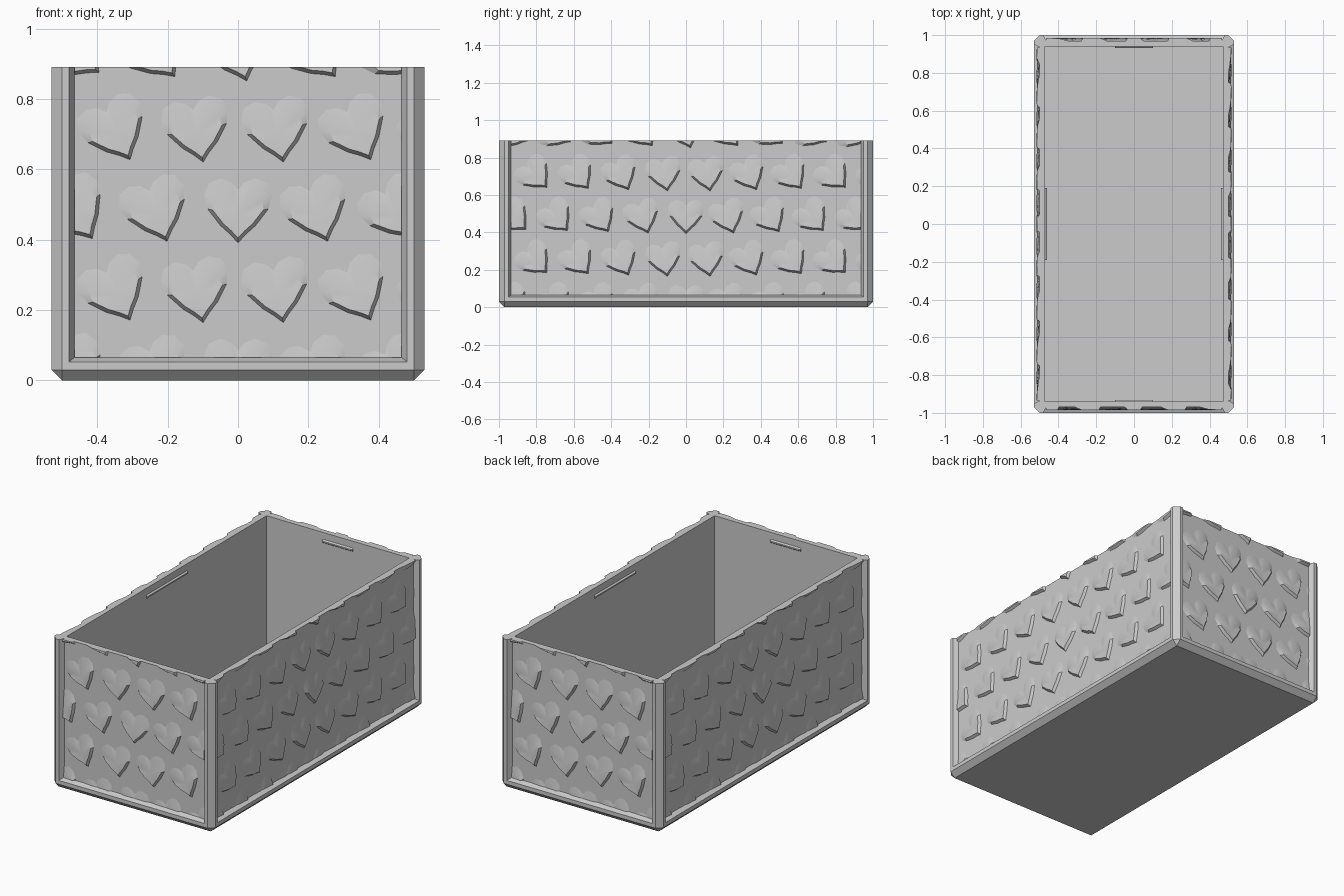
import bpy, bmesh, math
from mathutils import Matrix, Vector

if "Cube" in bpy.data.objects:
    bpy.data.objects.remove(bpy.data.objects["Cube"])

HX, HY, TOP = 0.53, 1.0, 0.89      # outer half sizes and height
RECESS, WALL, SILL = 0.03, 0.06, 0.065
STEP = 0.228                       # spacing of the heart pattern

grey = bpy.data.materials.new("plain_grey")
grey.use_nodes = True
grey.diffuse_color = (0.6, 0.6, 0.6, 1)
grey.node_tree.nodes["Principled BSDF"].inputs["Base Color"].default_value = (0.6, 0.6, 0.6, 1)


def finish(bm, name, smooth=False):
    bmesh.ops.recalc_face_normals(bm, faces=bm.faces)
    mesh = bpy.data.meshes.new(name)
    bm.to_mesh(mesh)
    bm.free()
    mesh.materials.append(grey)
    obj = bpy.data.objects.new(name, mesh)
    bpy.context.collection.objects.link(obj)
    bpy.ops.object.select_all(action='DESELECT')
    obj.select_set(True)
    bpy.context.view_layer.objects.active = obj
    if smooth:
        bpy.ops.object.shade_smooth_by_angle(angle=math.radians(28))
    return obj


def hull(points, name, turn=None):
    bm = bmesh.new()
    for p in points:
        bm.verts.new(p)
    bmesh.ops.convex_hull(bm, input=bm.verts)
    bmesh.ops.dissolve_limit(bm, angle_limit=0.01, verts=bm.verts, edges=bm.edges)
    if turn:
        bm.transform(turn)
    return finish(bm, name)


def box_points(hx, hy, z0, z1):
    return [(x, y, z) for x in (-hx, hx) for y in (-hy, hy) for z in (z0, z1)]


def cut(target, cutter):
    cutter.hide_render = True
    mod = target.modifiers.new("cut", 'BOOLEAN')
    mod.operation, mod.solver, mod.object = 'DIFFERENCE', 'EXACT', cutter
    bpy.context.view_layer.objects.active = target
    bpy.ops.object.modifier_apply(modifier=mod.name)
    bpy.data.objects.remove(cutter)


# Box body: chamfered on the upright and bottom edges
bm = bmesh.new()
bmesh.ops.create_cube(bm, size=1)
bm.transform(Matrix.Translation((0, 0, TOP / 2)) @ Matrix.Diagonal((2 * HX, 2 * HY, TOP, 1)))
edges = [e for e in bm.edges if min(v.co.z for v in e.verts) < 0.01]
bmesh.ops.bevel(bm, geom=edges, offset=0.03, offset_type='OFFSET', segments=1, affect='EDGES')
body = finish(bm, "box_body")
cut(body, hull(box_points(HX - WALL, HY - WALL, 0.05, 1.1), "cavity_cutter"))

# The four walls: name, half width, distance from centre, ridge half length
walls = [("front", HX, HY, 0.1), ("right", HY, HX, 0.19),
         ("back", HX, HY, 0.1), ("left", HY, HX, 0.19)]
# In the model's own terms +x is its left
walls[1], walls[3] = ("left",) + walls[1][1:], ("right",) + walls[3][1:]

# Half outline of a heart: across, up, inner scale, raised height
HALF = [(0, -0.080, 0.83, 0.015), (0.022, -0.056, 0.83, 0.015),
        (0.050, -0.031, 0.83, 0.015), (0.086, 0.016, 0.84, 0.013),
        (0.097, 0.055, 0.72, 0.008), (0.083, 0.090, 0.65, 0.006),
        (0.050, 0.103, 0.65, 0.005), (0.018, 0.092, 0.65, 0.005),
        (0, 0.070, 0.70, 0.004)]
HEART = HALF + [(-u, v, s, h) for u, v, s, h in reversed(HALF[1:-1])]


def add_heart(bm, u, v, angle):
    """A closed heart cushion, raised most along its point."""
    place = Matrix.Translation((u, 0, v)) @ Matrix.Rotation(-angle, 4, 'Y')
    vert = lambda a, b, c: bm.verts.new(place @ Vector((a, -c, b)))
    back = [vert(a, b, -0.005) for a, b, s, h in HEART]
    rim = [vert(a, b, 0) for a, b, s, h in HEART]
    crest = [vert(a * s, b * s, h) for a, b, s, h in HEART]
    middle = vert(0, 0, 0.011)
    bm.faces.new(back)
    for i in range(len(HEART)):
        j = (i + 1) % len(HEART)
        bm.faces.new((back[i], back[j], rim[j], rim[i]))
        bm.faces.new((rim[i], rim[j], crest[j], crest[i]))
        bm.faces.new((crest[i], crest[j], middle))


def trim(bm, point, normal):
    geom = bm.verts[:] + bm.edges[:] + bm.faces[:]
    res = bmesh.ops.bisect_plane(bm, geom=geom, plane_co=point, plane_no=normal, clear_outer=True)
    rim = [e for e in res["geom_cut"] if isinstance(e, bmesh.types.BMEdge)]
    if rim:
        bmesh.ops.holes_fill(bm, edges=rim, sides=0)


for k, (name, half, dist, ridge) in enumerate(walls):
    turn = Matrix.Rotation(k * math.pi / 2, 4, 'Z')

    # Recessed panel with a sloping frame, open at the top
    pts = []
    for depth, w, z in ((-0.02, half - 0.04, SILL - 0.02), (RECESS, half - 0.065, SILL)):
        pts += [(x, depth - dist, h) for x in (-w, w) for h in (z, 1.1)]
    cut(body, hull(pts, name + "_cutter", turn))

    # Heart pattern in staggered rows, turning further away from the middle
    bm = bmesh.new()
    for row in range(5):
        count = int(half / STEP) + 1
        for i in range(-count, count + 1):
            u = (i + 0.5 * (row % 2)) * STEP
            if abs(u) > half + 0.05:
                continue
            angle = 55 * (1 - math.exp(-1.9 * abs(u))) + (18 if row == 4 else 0)
            add_heart(bm, u, 0.015 + row * STEP, math.radians(angle))
    edge = half - 0.065
    trim(bm, (edge, 0, 0), (1, 0, 0))
    trim(bm, (-edge, 0, 0), (-1, 0, 0))
    trim(bm, (0, 0, SILL), (0, 0, -1))
    trim(bm, (0, 0, TOP), (0, 0, 1))
    bm.transform(turn @ Matrix.Translation((0, RECESS - dist, 0)))
    finish(bm, name + "_hearts", smooth=True)

    # Catch ridge on the inner face of the wall
    inner = WALL - dist
    hull([(x, inner + d, z) for x in (-ridge, ridge)
          for d, z in ((-0.005, 0.825), (0.009, 0.835), (0.009, 0.843), (-0.005, 0.853))],
         name + "_catch_ridge", turn)
